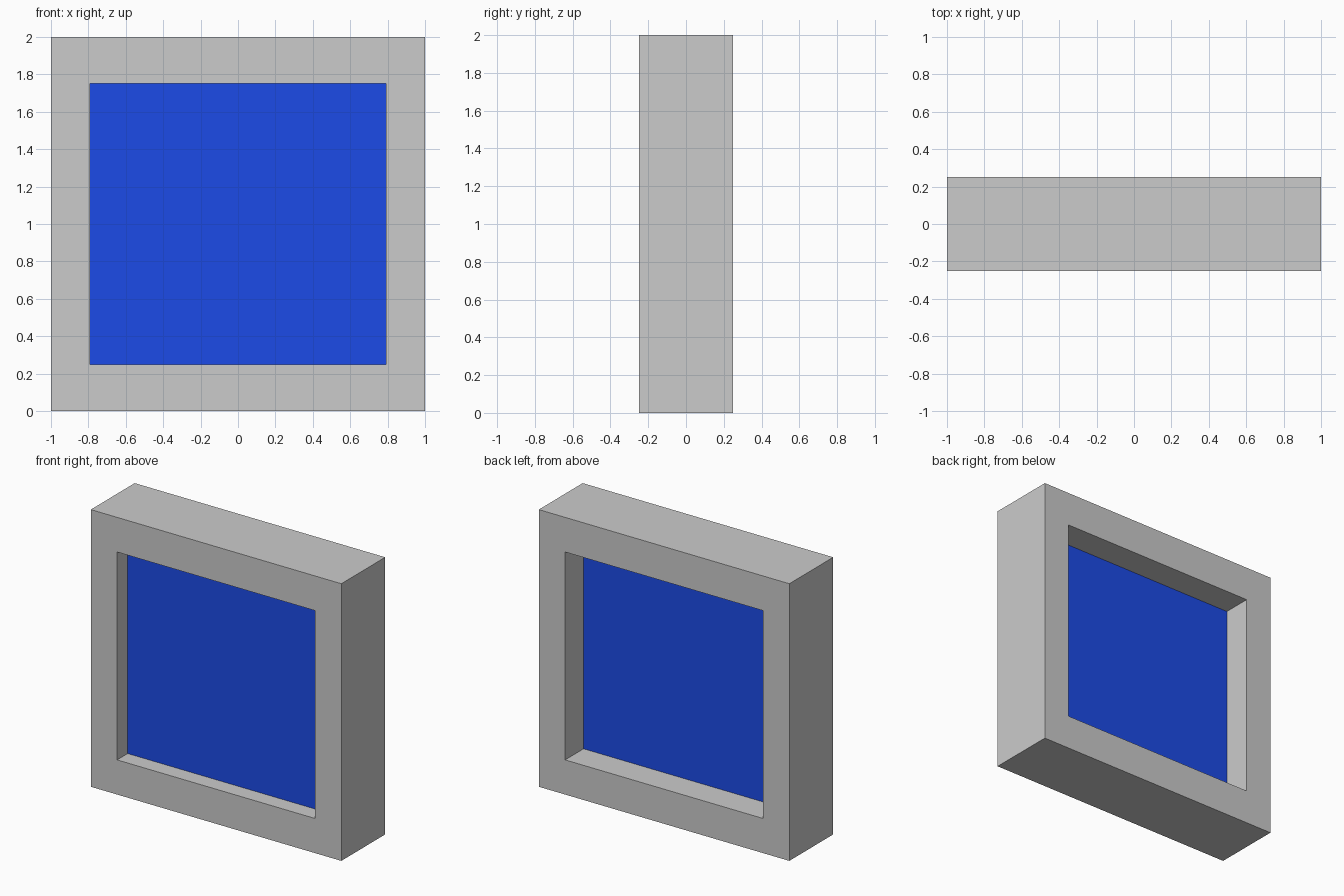
import bpy, bmesh
from mathutils import Vector

if "Cube" in bpy.data.objects:
    bpy.data.objects.remove(bpy.data.objects["Cube"])

W, OW, DEPTH = 1.0, 0.79, 0.25            # half width, half opening, half depth
Z0, Z1, OZ0, OZ1 = 0.0, 2.0, 0.25, 1.75
PANE_FRONT, PANE_BACK = -0.13, 0.04


def extrude_solid(bm, depth):
    """Thicken flat faces along +y into a closed solid."""
    ext = bmesh.ops.extrude_face_region(bm, geom=bm.faces[:], use_keep_orig=True)
    verts = [g for g in ext["geom"] if isinstance(g, bmesh.types.BMVert)]
    bmesh.ops.translate(bm, verts=verts, vec=(0, depth, 0))
    bmesh.ops.recalc_face_normals(bm, faces=bm.faces[:])


def add_object(name, bm, mat=None):
    bmesh.ops.recalc_face_normals(bm, faces=bm.faces[:])
    me = bpy.data.meshes.new(name)
    bm.to_mesh(me)
    bm.free()
    if mat:
        me.materials.append(mat)
    ob = bpy.data.objects.new(name, me)
    bpy.context.collection.objects.link(ob)


def cut(bm, point, normal, keep_positive):
    """Trim a solid by a plane and cap the cut."""
    bmesh.ops.bisect_plane(bm, geom=bm.verts[:] + bm.edges[:] + bm.faces[:],
                           dist=1e-5, plane_co=point, plane_no=normal,
                           clear_inner=keep_positive, clear_outer=not keep_positive)
    edges = [e for e in bm.edges if e.is_boundary]
    if edges:
        bmesh.ops.edgeloop_fill(bm, edges=edges)


def frame_solid():
    bm = bmesh.new()

    def ring(w, z0, z1):
        return [bm.verts.new((x, -DEPTH, z)) for x, z in
                ((-w, z0), (w, z0), (w, z1), (-w, z1))]
    outer, inner = ring(W, Z0, Z1), ring(OW, OZ0, OZ1)
    for i in range(4):
        j = (i + 1) % 4
        bm.faces.new((outer[i], outer[j], inner[j], inner[i]))
    extrude_solid(bm, 2 * DEPTH)
    return bm


# Frame cracks, counter-clockwise: inner (x, z), outer (x, z), drift (x, z) front to back
cracks = [
    ((0.79, 0.63), (1.0, 0.535), (0, 0.14)),
    ((0.355, 1.75), (0.355, 2.0), (0.155, 0)),
    ((-0.79, 1.13), (-1.0, 1.27), (0, 0.085)),
    ((-0.47, 0.25), (-0.535, 0.0), (0.015, 0)),
]
planes = []
for (ax, az), (bx, bz), (tx, tz) in cracks:
    along = Vector((bx - ax, 0, bz - az))
    back = Vector((tx, 2 * DEPTH, tz))
    planes.append((Vector((bx, -DEPTH, bz)), along.cross(back).normalized()))

# Frame pieces between neighbouring cracks
names = ["upper_right", "upper_left", "lower_left", "lower_right"]
for i, name in enumerate(names):
    bm = frame_solid()
    cut(bm, *planes[i], True)
    cut(bm, *planes[(i + 1) % 4], False)
    add_object("frame_" + name, bm)

# Glass pane shards
glass = bpy.data.materials.new("blue_glass")
glass.diffuse_color = (0.012, 0.07, 0.8, 1)
glass.use_nodes = True
glass.node_tree.nodes["Principled BSDF"].inputs["Base Color"].default_value = glass.diffuse_color
hub, fork = (-0.07, 0.96), (-0.405, 1.2)
left, top, right, low = (-OW, 1.2), (-0.405, OZ1), (OW, 0.74), (-0.74, OZ0)
shards = {
    "top_left": [left, fork, top, (-OW, OZ1)],
    "top_right": [fork, hub, right, (OW, OZ1), top],
    "bottom": [low, (OW, OZ0), right, hub],
    "left": [(-OW, OZ0), low, hub, fork, left],
}
for name, pts in shards.items():
    bm = bmesh.new()
    bm.faces.new([bm.verts.new((x, PANE_FRONT, z)) for x, z in pts])
    extrude_solid(bm, PANE_BACK - PANE_FRONT)
    add_object("glass_" + name, bm, glass)
